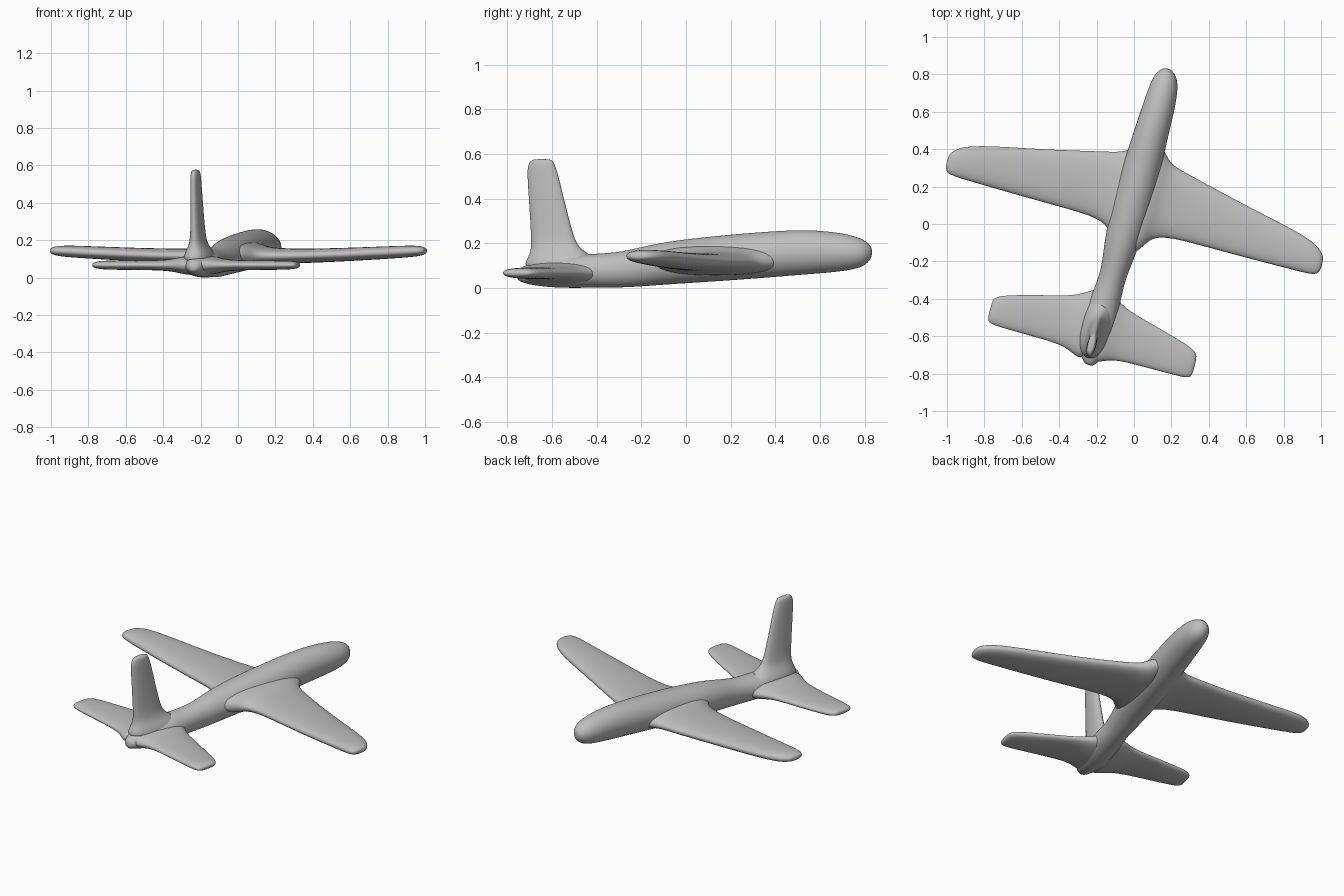
import bpy, bmesh, math
from mathutils import Matrix, Vector

cube = bpy.data.objects.get("Cube")
if cube:
    bpy.data.objects.remove(cube, do_unlink=True)

# One plain grey material
grey = bpy.data.materials.new("plain_grey")
grey.use_nodes = True
COL = (0.52, 0.52, 0.52, 1)
grey.diffuse_color = COL
bsdf = grey.node_tree.nodes["Principled BSDF"]
bsdf.inputs["Base Color"].default_value = COL
bsdf.inputs["Roughness"].default_value = 0.8

# The aircraft stands slightly turned; local y is its nose direction
POSE = Matrix.Translation((-0.03, 0.04, 0)) @ Matrix.Rotation(math.radians(-14.2), 4, 'Z')
SIDES = 20


def loft(name, sections, axis_a, axis_b, power=1.0):
    """Skin rings given as (centre, half size along a, half size along b)."""
    bm = bmesh.new()
    rings = []
    for centre, a, b in sections:
        ring = []
        for i in range(SIDES):
            t = 2 * math.pi * i / SIDES
            c, s = math.cos(t), math.sin(t)
            pa = math.copysign(abs(c) ** power, c) * a * 1.015
            pb = math.copysign(abs(s) ** power, s) * b * 1.015
            ring.append(bm.verts.new(Vector(centre) + Vector(axis_a) * pa + Vector(axis_b) * pb))
        rings.append(ring)
    for r0, r1 in zip(rings, rings[1:]):
        for i in range(SIDES):
            j = (i + 1) % SIDES
            bm.faces.new((r0[i], r0[j], r1[j], r1[i]))
    bm.faces.new(rings[0])
    bm.faces.new(rings[-1])
    bmesh.ops.recalc_face_normals(bm, faces=bm.faces)
    for f in bm.faces:
        f.smooth = True
    mesh = bpy.data.meshes.new(name)
    bm.to_mesh(mesh)
    bm.free()
    mesh.materials.append(grey)
    ob = bpy.data.objects.new(name, mesh)
    bpy.context.collection.objects.link(ob)
    ob.matrix_world = POSE
    sub = ob.modifiers.new("smooth_skin", 'SUBSURF')
    sub.levels = sub.render_levels = 2
    return ob


# Fuselage: (station, sideways offset, half width, bottom, top)
body = [(-0.822, -0.01, 0.015, 0.04, 0.075), (-0.81, -0.01, 0.035, 0.028, 0.09),
        (-0.76, -0.01, 0.062, 0.014, 0.11), (-0.68, -0.015, 0.085, 0.004, 0.135),
        (-0.58, -0.015, 0.09, 0.0, 0.15), (-0.48, -0.01, 0.082, 0.002, 0.152),
        (-0.36, -0.004, 0.07, 0.002, 0.158), (-0.26, 0.0, 0.076, 0.006, 0.18),
        (-0.12, 0.0, 0.097, 0.017, 0.21), (0.1, 0.005, 0.105, 0.03, 0.233),
        (0.3, 0.006, 0.1, 0.044, 0.25), (0.5, 0.01, 0.09, 0.06, 0.262),
        (0.64, 0.015, 0.084, 0.07, 0.252), (0.74, 0.014, 0.073, 0.083, 0.234),
        (0.79, 0.012, 0.052, 0.102, 0.212), (0.812, 0.01, 0.027, 0.13, 0.19),
        (0.818, 0.01, 0.012, 0.145, 0.175)]
loft("fuselage", [((u, s, (lo + hi) / 2), w, (hi - lo) / 2) for s, u, w, lo, hi in body],
     (1, 0, 0), (0, 0, 1))

# Wings and tailplanes: (span, leading edge, trailing edge, height, half thickness)
wing = [(0.0, 0.44, -0.22, 0.125, 0.07), (0.07, 0.395, -0.165, 0.122, 0.065),
        (0.105, 0.35, -0.10, 0.118, 0.055), (0.15, 0.32, -0.062, 0.115, 0.046),
        (0.25, 0.298, -0.046, 0.115, 0.04), (0.44, 0.252, -0.046, 0.118, 0.037),
        (0.65, 0.206, -0.045, 0.126, 0.035), (0.86, 0.163, -0.042, 0.136, 0.033),
        (0.98, 0.125, -0.04, 0.142, 0.03), (1.025, 0.085, -0.032, 0.143, 0.022),
        (1.04, 0.06, -0.005, 0.143, 0.01)]
tail = [(0.0, -0.40, -0.81, 0.065, 0.055), (0.07, -0.435, -0.79, 0.066, 0.05),
        (0.11, -0.462, -0.77, 0.066, 0.04), (0.16, -0.487, -0.757, 0.066, 0.031),
        (0.25, -0.511, -0.753, 0.066, 0.026), (0.40, -0.55, -0.752, 0.066, 0.025),
        (0.51, -0.582, -0.752, 0.067, 0.024), (0.555, -0.605, -0.745, 0.067, 0.019),
        (0.568, -0.63, -0.725, 0.067, 0.008)]
for part, table, shift in (("wing", wing, 0.027), ("tailplane", tail, -0.028)):
    for label, side in (("left", 1), ("right", -1)):
        sections = []
        for u, lead, trail, z, half in table:
            x = side * u + shift
            sections.append(((x, (lead + trail) / 2 - 0.02 * x, z), (lead - trail) / 2, half))
        loft(f"{label}_{part}", sections, (0, 1, 0), (0, 0, 1), 0.85)

# Upright fin: (height, front edge, rear edge, half thickness)
fin = [(0.07, -0.42, -0.80, 0.085), (0.125, -0.45, -0.782, 0.075),
       (0.155, -0.505, -0.765, 0.055), (0.19, -0.55, -0.76, 0.038),
       (0.25, -0.572, -0.762, 0.031), (0.38, -0.606, -0.77, 0.027),
       (0.49, -0.633, -0.778, 0.024), (0.545, -0.65, -0.778, 0.023),
       (0.57, -0.662, -0.765, 0.019), (0.577, -0.68, -0.745, 0.01)]
loft("tail_fin", [((-0.022, (f + r) / 2, z), (f - r) / 2, h) for z, f, r, h in fin],
     (0, 1, 0), (1, 0, 0), 0.9)
